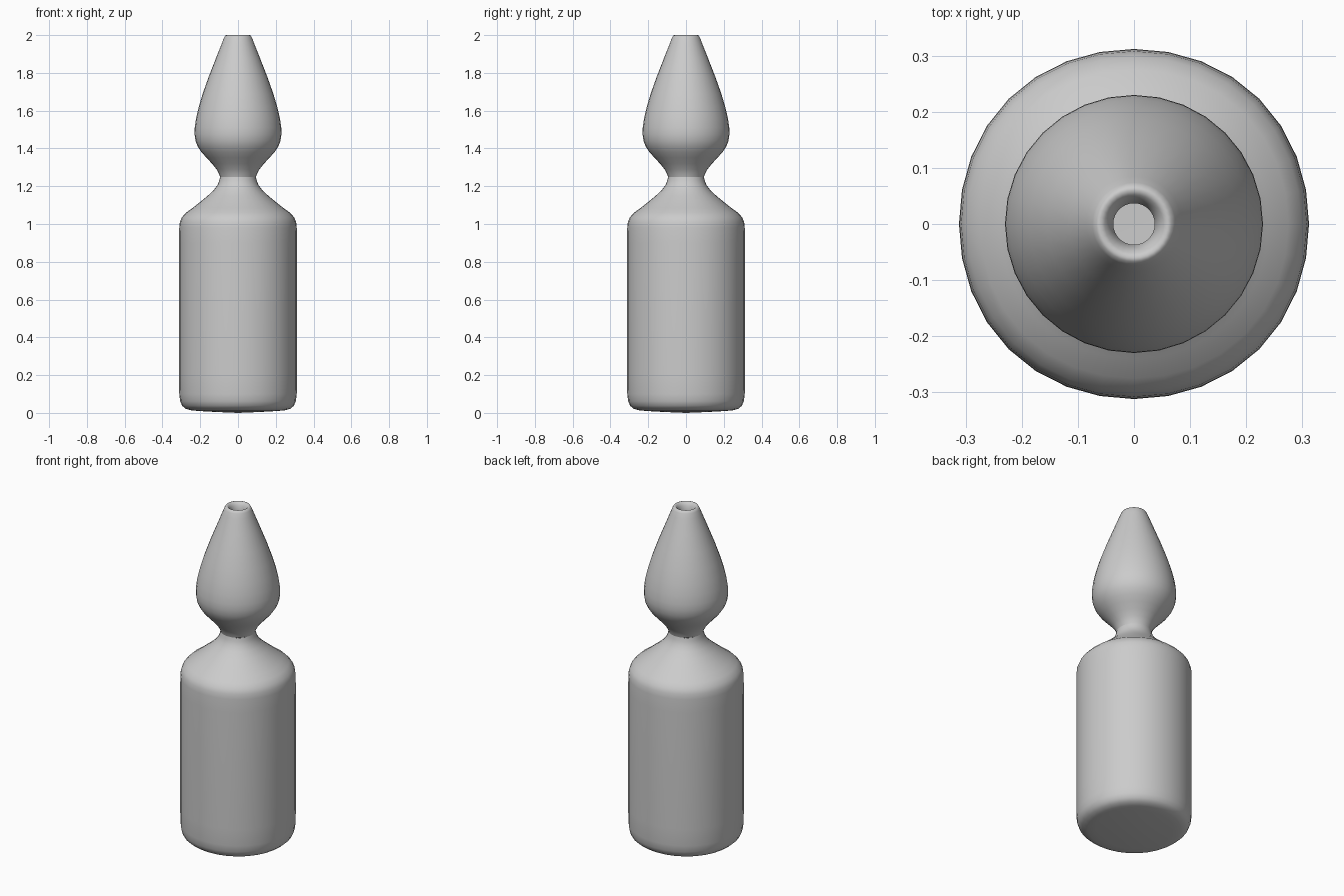
import bpy, bmesh
from math import sin, cos, pi, radians

if "Cube" in bpy.data.objects:
    bpy.data.objects.remove(bpy.data.objects["Cube"])

SIDES = 32


def lathe(name, profile, square=0.0, close_start=False):
    """Revolve an (r, z) profile; 'square' swells the diagonals slightly."""
    bm = bmesh.new()
    rings = []
    for r, z in profile:
        ring = []
        for i in range(SIDES):
            a = 2 * pi * i / SIDES
            k = r * (1 + square * (1 - cos(4 * a)) / 2)
            ring.append(bm.verts.new((k * cos(a), k * sin(a), z)))
        rings.append(ring)
    for lo, hi in zip(rings, rings[1:]):
        for i in range(SIDES):
            j = (i + 1) % SIDES
            bm.faces.new((lo[i], lo[j], hi[j], hi[i]))
    if close_start:
        centre = bm.verts.new((0, 0, 0))
        for i in range(SIDES):
            bm.faces.new((centre, rings[0][(i + 1) % SIDES], rings[0][i]))
    mesh = bpy.data.meshes.new(name)
    bm.to_mesh(mesh)
    bm.free()
    ob = bpy.data.objects.new(name, mesh)
    bpy.context.collection.objects.link(ob)
    bpy.ops.object.select_all(action='DESELECT')
    ob.select_set(True)
    bpy.context.view_layer.objects.active = ob
    bpy.ops.object.shade_smooth_by_angle(angle=radians(50))
    return ob


# Bottle: rounded base, straight wall, sloped shoulder, open neck
lathe("bottle_body", [
    (0.12, 0.005), (0.21, 0.010), (0.25, 0.014), (0.278, 0.022),
    (0.296, 0.038), (0.306, 0.062), (0.311, 0.10), (0.312, 0.20),
    (0.312, 0.90), (0.311, 0.98), (0.308, 1.01), (0.298, 1.035),
    (0.275, 1.06), (0.24, 1.085), (0.20, 1.117), (0.16, 1.15),
    (0.128, 1.18), (0.108, 1.207), (0.099, 1.23), (0.095, 1.25),
], square=0.012, close_start=True)

# Teardrop nozzle: flared from the neck, tapering to a turned-in rim
lathe("nozzle_cap", [
    (0.095, 1.25), (0.101, 1.267), (0.114, 1.29), (0.138, 1.32),
    (0.167, 1.351), (0.193, 1.38), (0.213, 1.41), (0.225, 1.44),
    (0.230, 1.475), (0.229, 1.51), (0.222, 1.56), (0.208, 1.62),
    (0.187, 1.69), (0.155, 1.78), (0.117, 1.877), (0.085, 1.958),
    (0.074, 1.986), (0.067, 1.998), (0.060, 2.0), (0.052, 1.995),
    (0.043, 1.98), (0.037, 1.955), (0.037, 1.93),
])
